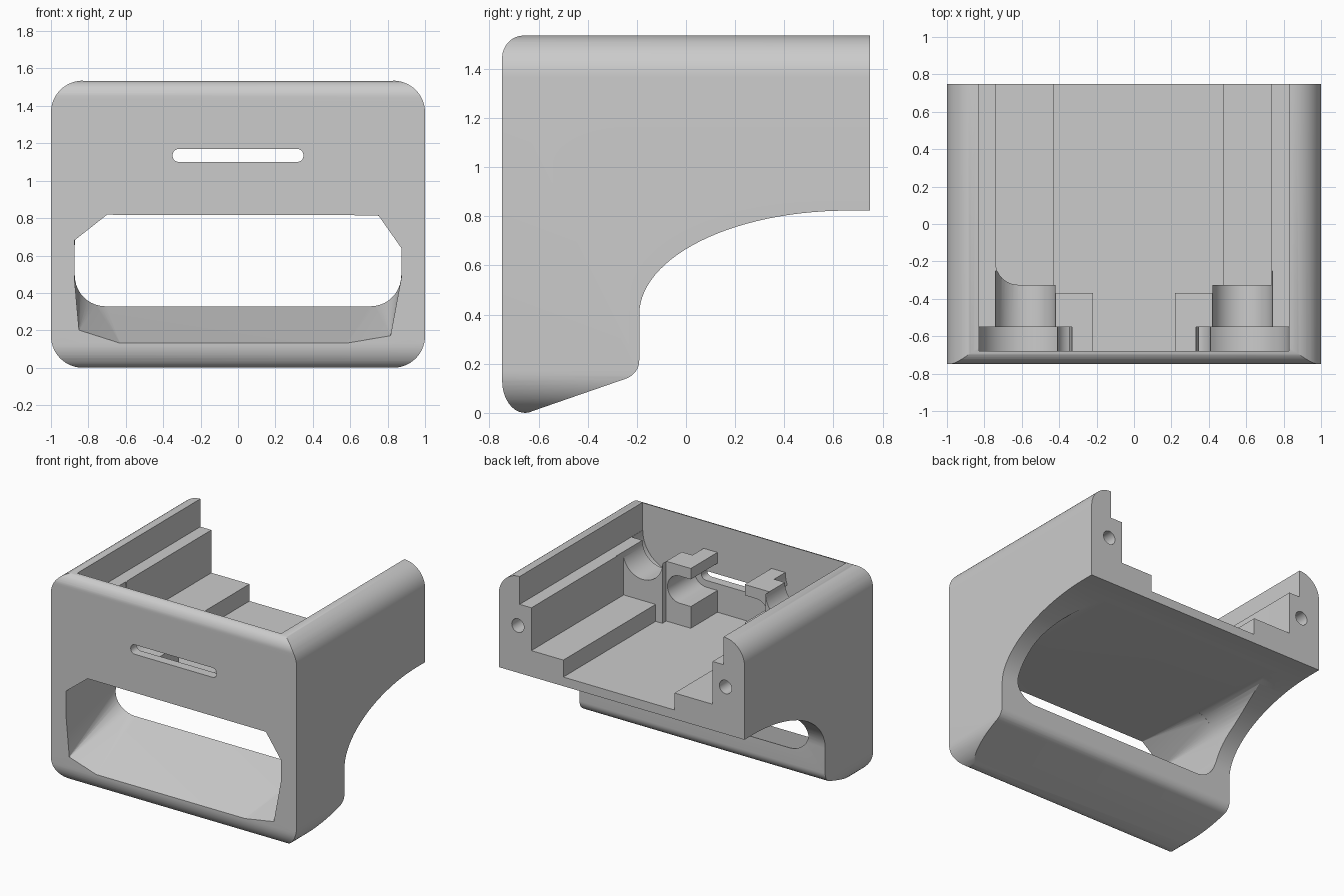
import bpy, bmesh, math

if "Cube" in bpy.data.objects:
    bpy.data.objects.remove(bpy.data.objects["Cube"])

grey = bpy.data.materials.new("plain grey")
grey.diffuse_color = (0.6, 0.6, 0.6, 1)
grey.use_nodes = True
grey.node_tree.nodes["Principled BSDF"].inputs["Base Color"].default_value = grey.diffuse_color


def finish(name, bm):
    bmesh.ops.recalc_face_normals(bm, faces=bm.faces[:])
    me = bpy.data.meshes.new(name)
    bm.to_mesh(me)
    bm.free()
    ob = bpy.data.objects.new(name, me)
    bpy.context.collection.objects.link(ob)
    me.materials.append(grey)
    return ob


def place(axis, p, t):
    # 2D profile point + position along the extrusion axis
    return {"x": (t, p[0], p[1]), "y": (p[0], t, p[1]), "z": (p[0], p[1], t)}[axis]


def prism(name, pts, axis, a, b):
    bm = bmesh.new()
    lo = [bm.verts.new(place(axis, p, a)) for p in pts]
    hi = [bm.verts.new(place(axis, p, b)) for p in pts]
    bm.faces.new(lo)
    bm.faces.new(hi)
    n = len(pts)
    for i in range(n):
        j = (i + 1) % n
        bm.faces.new((lo[i], lo[j], hi[j], hi[i]))
    return finish(name, bm)


def arc(cx, cy, rx, ry, a0, a1, n=12):
    return [(cx + rx * math.cos(math.radians(a0 + (a1 - a0) * i / n)),
             cy + ry * math.sin(math.radians(a0 + (a1 - a0) * i / n))) for i in range(n + 1)]


def rounded(x0, x1, y0, y1, r, n=10):
    # rounded rectangle, counter-clockwise; a tiny shrink keeps stadium ends distinct
    r = min(r, (x1 - x0) / 2 - 1e-4, (y1 - y0) / 2 - 1e-4)
    return (arc(x1 - r, y1 - r, r, r, 0, 90, n) + arc(x0 + r, y1 - r, r, r, 90, 180, n)
            + arc(x0 + r, y0 + r, r, r, 180, 270, n) + arc(x1 - r, y0 + r, r, r, 270, 360, n))


def circle(cx, cy, r, n=48):
    return arc(cx, cy, r, r, 0, 360, n)[:-1]


def rect(x0, x1, y0, y1):
    return [(x0, y0), (x1, y0), (x1, y1), (x0, y1)]


def boolean(ob, cutter, op="DIFFERENCE"):
    m = ob.modifiers.new("cut", "BOOLEAN")
    m.operation, m.solver, m.object = op, "EXACT", cutter
    bpy.context.view_layer.objects.active = ob
    bpy.ops.object.modifier_apply(modifier=m.name)
    bpy.data.objects.remove(cutter)


# housing: side profile trimmed to a rounded front outline
side = (arc(-0.66, 1.445, 0.088, 0.09, 90, 180)
        + arc(-0.655, 0.13, 0.093, 0.13, 180, 290)
        + arc(-0.27, 0.215, 0.08, 0.08, 290, 360, 8)
        + arc(0.66, 0.40, 0.85, 0.423, 180, 90, 28)
        + [(0.748, 0.823), (0.748, 1.535)])
body = prism("housing", side, "x", -1.2, 1.2)
outline = prism("outline", rounded(-1, 1, 0, 1.535, 0.17, 14), "y", -1, 1)
boolean(body, outline, "INTERSECT")

# handle opening: faceted mouth tapering into a rounded passage
mouth = [(-0.875, 0.68), (-0.7, 0.818), (0.75, 0.815), (0.873, 0.64), (0.873, 0.48),
         (0.815, 0.17), (0.58, 0.13), (-0.63, 0.13), (-0.85, 0.2), (-0.875, 0.48)]
passage = rounded(-0.873, 0.873, 0.33, 0.818, 0.165)
bm = bmesh.new()
for p in mouth:
    bm.verts.new((p[0], -0.752, p[1]))
for p in passage:
    bm.verts.new((p[0], -0.185, p[1]))
bmesh.ops.convex_hull(bm, input=bm.verts[:])
boolean(body, finish("taper", bm))
boolean(body, prism("passage", passage, "y", -0.2, 1))

# open tray: upper rim, stepped sides, floor and centre channel
boolean(body, prism("rim", rect(-0.83, 0.83, -0.68, 1), "z", 1.33, 2))
plan = arc(-0.62, -0.205, 0.12, 0.12, 180, 270, 8) + [(0.735, -0.325), (0.735, 1), (-0.74, 1)]
boolean(body, prism("tray", plan, "z", 1.015, 1.5))
boolean(body, prism("low_floor", rect(-0.43, 0.475, -0.325, 1), "z", 0.89, 1.5))
boolean(body, prism("front_step", rect(-0.42, 0.42, -0.37, 0), "z", 0.89, 1.5))
boolean(body, prism("channel", rect(-0.22, 0.22, -0.68, 0), "z", 0.89, 1.5))

# stepped round seats and rear screw holes on both sides
for s in (-1, 1):
    boolean(body, prism("seat", circle(s * 0.58, 1.33, 0.16), "y", -0.6, -0.25))
    boolean(body, prism("wide_seat", circle(s * 0.58, 1.33, 0.248), "y", -0.68, -0.55))
    boolean(body, prism("screw_hole", circle(s * 0.845, 1.17, 0.05, 24), "y", 0.35, 1))

# front window slot with a taller recess behind it
boolean(body, prism("recess", rounded(-0.41, 0.41, 1.05, 1.25, 0.1), "y", -0.68, -0.3))
boolean(body, prism("slot", rounded(-0.35, 0.35, 1.1, 1.17, 0.035), "y", -1, -0.6))

bpy.ops.object.select_all(action="DESELECT")
body.select_set(True)
bpy.context.view_layer.objects.active = body
bpy.ops.object.shade_smooth_by_angle(angle=math.radians(30))
